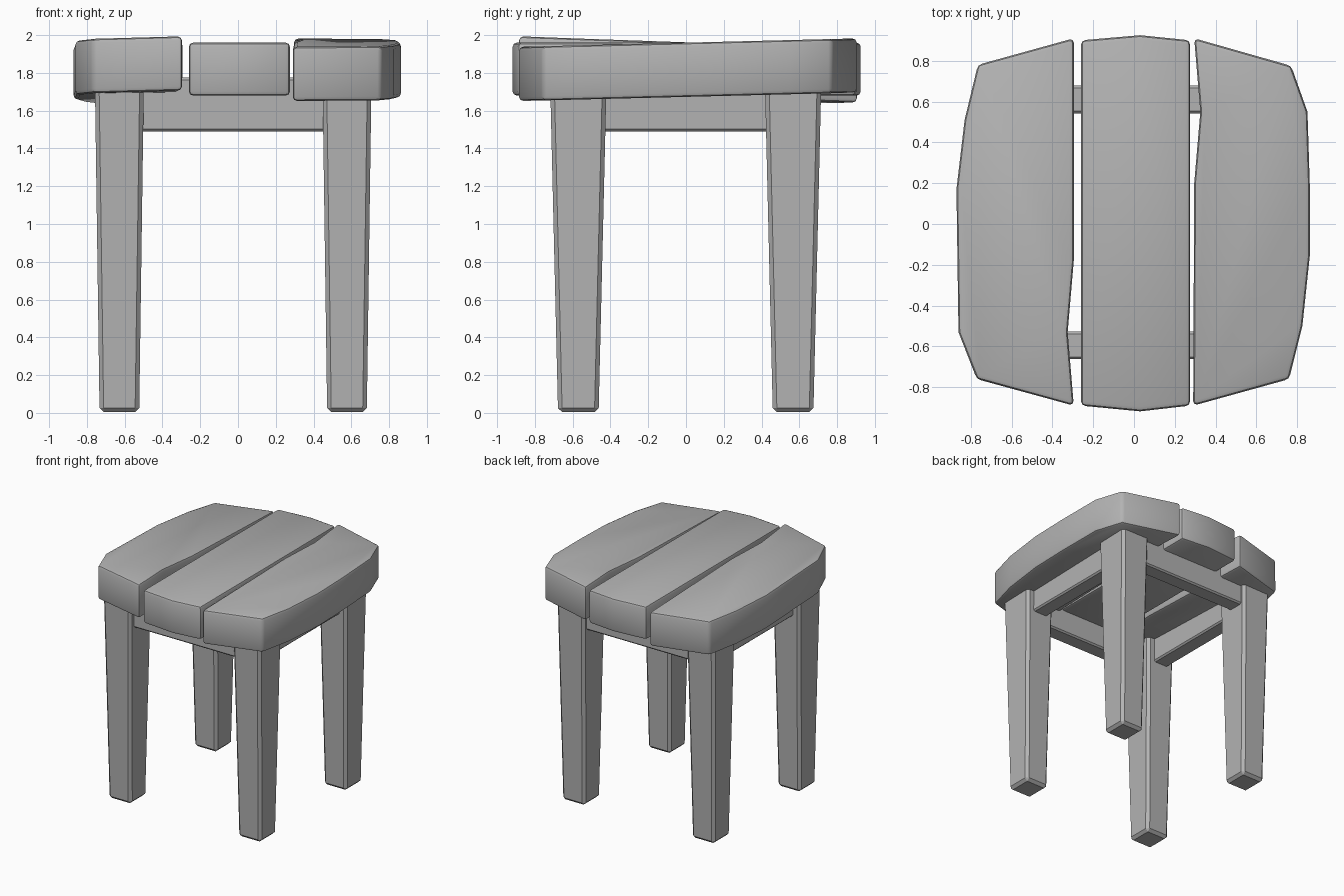
import bpy, bmesh, math
from mathutils import Vector

if "Cube" in bpy.data.objects:
    bpy.data.objects.remove(bpy.data.objects["Cube"], do_unlink=True)

# Single wood-grey material
GREY = (0.45, 0.45, 0.45, 1)
grey = bpy.data.materials.new("plain_grey")
grey.use_nodes = True
grey.diffuse_color = GREY
grey.node_tree.nodes["Principled BSDF"].inputs["Base Color"].default_value = GREY


def loft(name, rings, bevel, segments=1):
    """Solid between a lower and an upper ring of points, with bevelled edges."""
    bm = bmesh.new()
    low, high = [[bm.verts.new(p) for p in ring] for ring in rings]
    n = len(low)
    bm.faces.new(low)
    bm.faces.new(high)
    for i in range(n):
        j = (i + 1) % n
        bm.faces.new((low[i], low[j], high[j], high[i]))
    bmesh.ops.recalc_face_normals(bm, faces=bm.faces)
    mesh = bpy.data.meshes.new(name)
    bm.to_mesh(mesh)
    bm.free()
    obj = bpy.data.objects.new(name, mesh)
    bpy.context.collection.objects.link(obj)
    mesh.materials.append(grey)
    mod = obj.modifiers.new("worn_edges", 'BEVEL')
    mod.width, mod.segments = bevel, segments
    mod.limit_method, mod.angle_limit = 'ANGLE', math.radians(35)
    bpy.ops.object.select_all(action='DESELECT')
    obj.select_set(True)
    bpy.context.view_layer.objects.active = obj
    bpy.ops.object.modifier_apply(modifier=mod.name)
    bpy.ops.object.shade_smooth_by_angle(angle=math.radians(32))
    return obj


def rect(cx, cy, z, w, d):
    return [(cx + sx * w / 2, cy + sy * d / 2, z)
            for sx, sy in ((-1, -1), (1, -1), (1, 1), (-1, 1))]


def plank(name, outline, bottom, top, slope_x=0, slope_y=0):
    """Seat board from its plan outline, tilted about its middle."""
    mid = sum(p[0] for p in outline) / len(outline)

    def ring(z):
        return [(x, y, z + (x - mid) * slope_x + y * slope_y) for x, y in outline]
    return loft(name, (ring(bottom), ring(top)), 0.022, 2)


# Seat boards
plank("right_seat_plank",
      [(-.295, .91), (-.765, .78), (-.83, .51), (-.87, .17), (-.86, -.53),
       (-.77, -.76), (-.295, -.89), (-.325, -.53), (-.295, -.18)],
      1.67, 1.957, .018, -.036)
plank("middle_seat_plank",
      [(-.26, .9), (-.26, -.89), (.03, -.918), (.275, -.89), (.275, .9), (.03, .925)],
      1.68, 1.96)
plank("left_seat_plank",
      [(.295, .91), (.325, .55), (.295, .2), (.29, -.89), (.76, -.76),
       (.825, -.5), (.862, -.15), (.862, .17), (.85, .55), (.77, .775)],
      1.673, 1.96, 0, .025)

# Tapered legs
LEG_X = {"right": -.628, "left": .577}
LEG_Y = {"front": -.57, "back": .567}
for side, x in LEG_X.items():
    for end, y in LEG_Y.items():
        loft(f"{end}_{side}_leg",
             (rect(x, y, .004, .21, .215), rect(x, y, 1.78, .26, .3)), .022)

# Rails joining the legs
RAIL_LOW, RAIL_HIGH, RAIL_W = 1.49, 1.775, .135
mid_x = sum(LEG_X.values()) / 2
span_x = LEG_X["left"] - LEG_X["right"]
span_y = LEG_Y["back"] - LEG_Y["front"]
for end, y in (("front", -.595), ("back", .61)):
    loft(f"{end}_rail", [rect(mid_x, y, z, span_x, RAIL_W)
                         for z in (RAIL_LOW, RAIL_HIGH)], .012)
for side, x in LEG_X.items():
    loft(f"{side}_rail", [rect(x, 0, z, RAIL_W, span_y)
                          for z in (RAIL_LOW, RAIL_HIGH)], .012)
